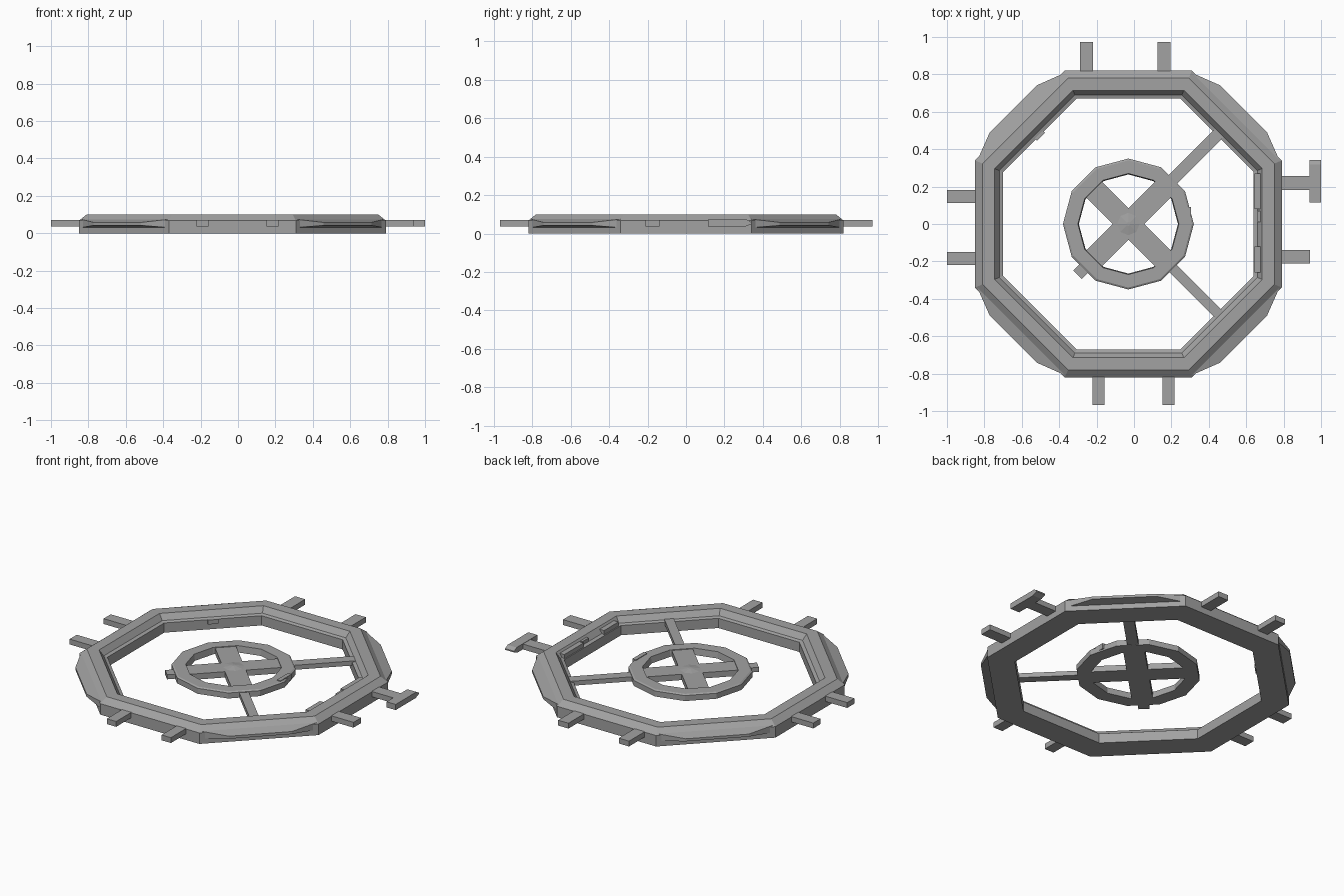
import bpy, bmesh, math
from mathutils import Matrix, Vector

cube = bpy.data.objects.get("Cube")
if cube:
    bpy.data.objects.remove(cube, do_unlink=True)

CX = -0.03                      # ring centre on x
PEG_Z = (0.037, 0.07)
HUB_Z = (0.04, 0.08)

grey = bpy.data.materials.new("metal grey")
grey.use_nodes = True
colour = (0.36, 0.36, 0.36, 1)
grey.diffuse_color = colour
grey.node_tree.nodes["Principled BSDF"].inputs["Base Color"].default_value = colour


def finish(name, bm, matrix=None):
    bmesh.ops.recalc_face_normals(bm, faces=bm.faces)
    mesh = bpy.data.meshes.new(name)
    bm.to_mesh(mesh)
    bm.free()
    mesh.materials.append(grey)
    obj = bpy.data.objects.new(name, mesh)
    if matrix:
        obj.matrix_world = matrix
    bpy.context.collection.objects.link(obj)
    return obj


def box(name, x, y, z, matrix=None):
    bm = bmesh.new()
    bmesh.ops.create_cube(bm, size=1)
    for v in bm.verts:
        v.co = Vector([(a + b) / 2 + c * (b - a) for c, (a, b) in zip(v.co, (x, y, z))])
    return finish(name, bm, matrix)


def ring(name, profile, sides, turn):
    """Sweep a closed (radius, z) profile around a regular polygon."""
    bm = bmesh.new()
    loops = []
    for i in range(sides):
        a = turn + math.tau * i / sides
        loops.append([bm.verts.new((r * math.cos(a), r * math.sin(a), z)) for r, z in profile])
    n = len(profile)
    for i in range(sides):
        p, q = loops[i], loops[(i + 1) % sides]
        for j in range(n):
            k = (j + 1) % n
            bm.faces.new((p[j], q[j], q[k], p[k]))
    return finish(name, bm, Matrix.Translation((CX, 0, 0)))


def around(degrees):
    return Matrix.Translation((CX, 0, 0)) @ Matrix.Rotation(math.radians(degrees), 4, 'Z')


# Octagonal frame, with profile radii given across the flats
flat = math.cos(math.pi / 8)
frame = [(0.82, 0), (0.82, 0.068), (0.78, 0.1), (0.715, 0.1),
         (0.69, 0.066), (0.67, 0.06), (0.67, 0)]
ring("octagon_frame", [(r / flat, z) for r, z in frame], 8, math.pi / 8)

# Tapered bumpers on the four diagonal sides
for i in range(4):
    bm = bmesh.new()
    layers = []
    for z_in, z_out in ((0.03, 0.042), (0.075, 0.058)):
        layers.append([bm.verts.new(p) for p in (
            (0.81, -0.335, z_in), (0.87, -0.18, z_out),
            (0.87, 0.18, z_out), (0.81, 0.335, z_in))])
    low, high = layers
    bm.faces.new(low)
    bm.faces.new(high)
    for j in range(4):
        k = (j + 1) % 4
        bm.faces.new((low[j], low[k], high[k], high[j]))
    finish("corner_bumper_%d" % (i + 1), bm, around(45 + 90 * i))

# Pegs sticking out of the straight sides
for i, x in enumerate((-0.255, 0.16)):
    box("back_peg_%d" % (i + 1), (x - 0.035, x + 0.035), (0.8, 0.972), PEG_Z)
for i, x in enumerate((-0.19, 0.185)):
    box("front_peg_%d" % (i + 1), (x - 0.032, x + 0.032), (-0.967, -0.8), PEG_Z)
for i, y in enumerate((-0.185, 0.147)):
    box("right_peg_%d" % (i + 1), (-1, -0.83), (y - 0.035, y + 0.035), PEG_Z)
for i, y in enumerate((-0.175, 0.22)):
    box("left_peg_%d" % (i + 1), (0.77, 0.94), (y - 0.037, y + 0.037), PEG_Z)

# Crosspiece with a pointed tip on one peg
bm = bmesh.new()
side = [(0.115, 0.037), (0.31, 0.037), (0.342, 0.05), (0.342, 0.058), (0.318, 0.072), (0.115, 0.072)]
face = bm.faces.new([bm.verts.new((0.938, y, z)) for y, z in side])
extruded = bmesh.ops.extrude_face_region(bm, geom=[face])["geom"]
bmesh.ops.translate(bm, vec=(0.062, 0, 0),
                    verts=[g for g in extruded if isinstance(g, bmesh.types.BMVert)])
finish("peg_crosspiece", bm)

# Hub ring and its crossed bars
low, high = HUB_Z
ring("hub_ring", [(0.35, low), (0.35, high - 0.006), (0.34, high), (0.27, high), (0.265, low)],
     12, 0)
for i, angle in enumerate((45, -45)):
    box("hub_bar_%d" % (i + 1), (-0.3, 0.3), (-0.06, 0.06), (low, high - 0.004), around(angle))

# Shallow raised cap where the bars cross
bm = bmesh.new()
bmesh.ops.create_cone(bm, cap_ends=True, segments=8, radius1=0.06, radius2=0.01, depth=0.008)
finish("hub_cap", bm, Matrix.Translation((CX, 0, high)))

# Spokes to the frame, a short stub and a leftover tab
for i, (angle, half) in enumerate(((45, 0.032), (-45, 0.027))):
    box("spoke_%d" % (i + 1), (0.3, 0.69), (-half, half), (0.042, 0.07), around(angle))
box("spoke_stub", (0.3, 0.385), (-0.032, 0.032), (0.042, 0.07), around(225))
box("frame_tab", (0.66, 0.7), (-0.03, 0.03), (0.035, 0.062), around(135))

# Small clips on the inner ledge and on the hub
for i, (x0, x1, y0, y1) in enumerate(((0.645, 0.68, 0.08, 0.27), (0.66, 0.71, 0.01, 0.07),
                                     (0.645, 0.68, -0.26, -0.12))):
    box("ledge_clip_%d" % (i + 1), (x0, x1), (y0, y1), (0.05, 0.088))
box("hub_clip", (0.28, 0.305), (-0.02, 0.09), (0.05, 0.084))
